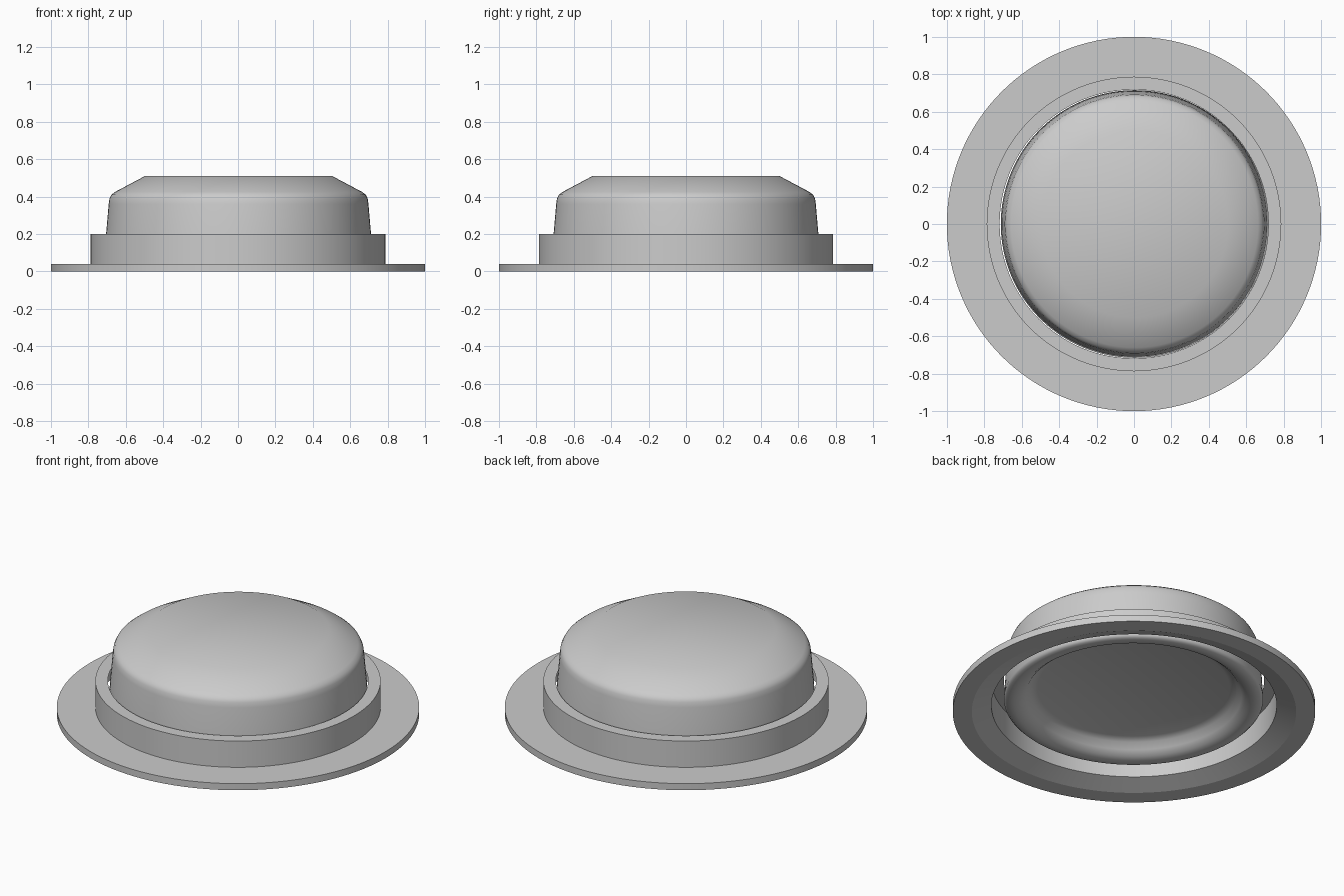
import bpy, math

if "Cube" in bpy.data.objects:
    bpy.data.objects.remove(bpy.data.objects["Cube"])

SIDES = 128


def lathe(name, profile, angle, offset=(0, 0, 0)):
    """Spin an (r, z) profile round the z axis; r = 0 becomes a single pole."""
    verts, rings, faces = [], [], []
    for r, z in profile:
        n = 1 if r == 0 else SIDES
        rings.append(range(len(verts), len(verts) + n))
        for i in range(n):
            a = 2 * math.pi * i / SIDES
            verts.append((r * math.cos(a), r * math.sin(a), z))
    for lo, hi in zip(rings, rings[1:]):
        for i in range(SIDES):
            j = (i + 1) % SIDES
            quad = [lo[i % len(lo)], lo[j % len(lo)], hi[j % len(hi)], hi[i % len(hi)]]
            faces.append(list(dict.fromkeys(quad)))
    mesh = bpy.data.meshes.new(name)
    mesh.from_pydata(verts, [], faces)
    obj = bpy.data.objects.new(name, mesh)
    obj.location = offset
    bpy.context.collection.objects.link(obj)
    bpy.ops.object.select_all(action='DESELECT')
    obj.select_set(True)
    bpy.context.view_layer.objects.active = obj
    bpy.ops.object.shade_smooth_by_angle(angle=math.radians(angle))
    return obj


# Flange with a raised, hollow collar (open underneath)
lathe("flange_collar", [(0.787, 0.04), (0.895, 0), (1, 0), (1, 0.04),
                        (0.787, 0.04), (0.787, 0.2), (0.718, 0.2)], 15)

# Domed cap with a rounded lower lip and a recessed underside
lathe("cap", [(0, 0.15), (0.53, 0.15), (0.57, 0.135), (0.595, 0.1), (0.625, 0.075),
              (0.66, 0.065), (0.7, 0.065), (0.715, 0.08), (0.708, 0.2), (0.694, 0.36),
              (0.69, 0.39), (0.68, 0.41), (0.66, 0.425), (0.5, 0.51), (0, 0.51)], 60,
      (0.003, 0, 0))
